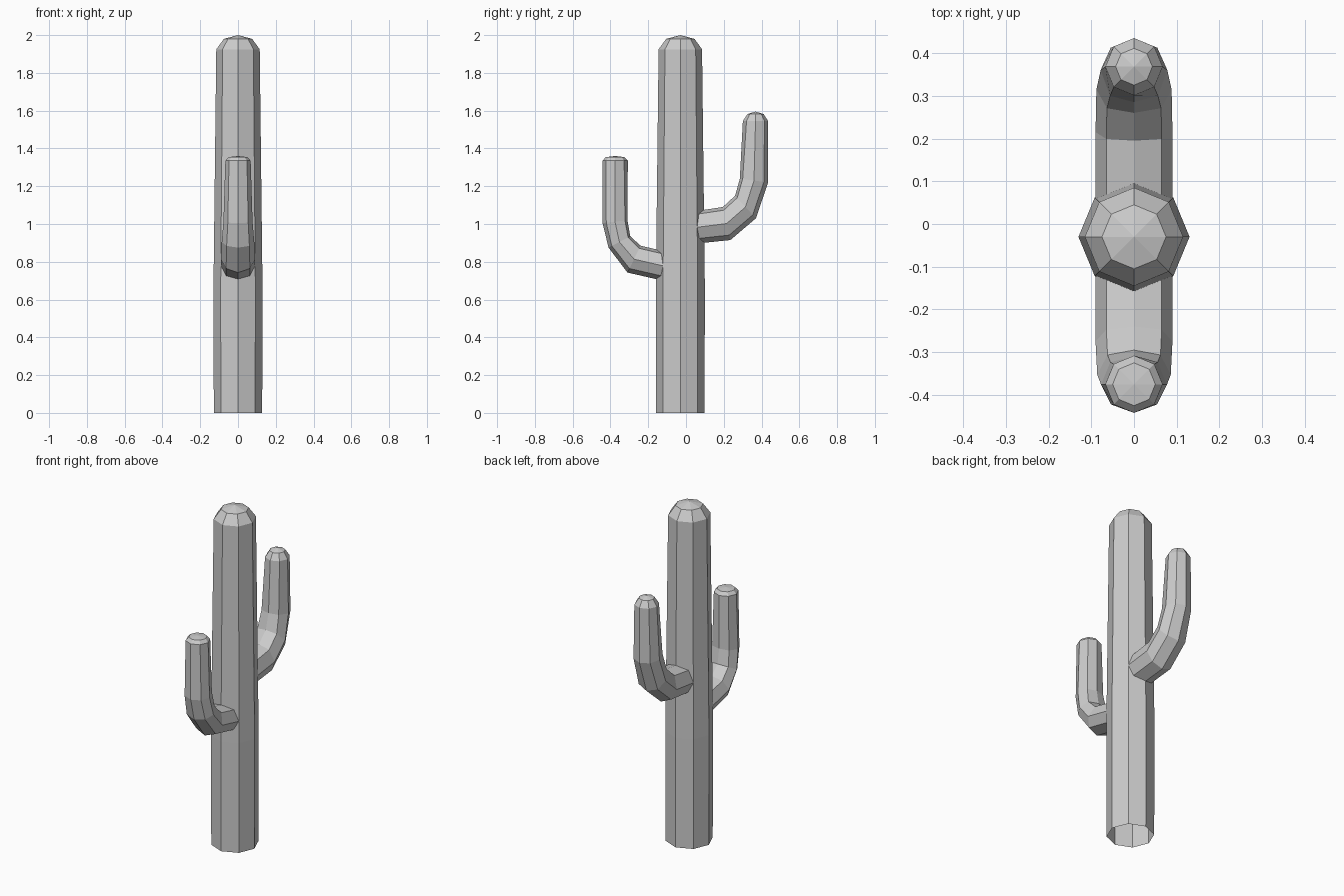
import bpy, bmesh, math
from mathutils import Vector

if "Cube" in bpy.data.objects:
    bpy.data.objects.remove(bpy.data.objects["Cube"])

SIDES = 8


def build(name, rings, apex):
    """Skin a stack of eight-point rings and close the end with a fan."""
    bm = bmesh.new()
    loops = [[bm.verts.new(p) for p in ring] for ring in rings]
    for a, b in zip(loops, loops[1:]):
        for i in range(SIDES):
            j = (i + 1) % SIDES
            bm.faces.new((a[i], a[j], b[j], b[i]))
    tip = bm.verts.new(apex)
    for i in range(SIDES):
        bm.faces.new((loops[-1][i], loops[-1][(i + 1) % SIDES], tip))
    bmesh.ops.recalc_face_normals(bm, faces=bm.faces)
    mesh = bpy.data.meshes.new(name)
    bm.to_mesh(mesh)
    bm.free()
    obj = bpy.data.objects.new(name, mesh)
    bpy.context.collection.objects.link(obj)
    return obj


def circle(y, z, r):
    return [Vector((r * math.cos(i * math.tau / SIDES),
                    y + r * math.sin(i * math.tau / SIDES), z))
            for i in range(SIDES)]


def section(inner, outer, w):
    """Arm ring between an inner and outer (y, z) point, flatter on the inside."""
    a, b = Vector((0, *inner)), Vector((0, *outer))
    mid, half = (a + b) / 2, (a - b) / 2
    prof = [(1, 0), (.72, .8), (0, 1), (-.72, .8),
            (-1, 0), (-.7, -.7), (0, -1), (.7, -.7)]
    return [Vector((u * w, 0, 0)) + mid + half * v for u, v in prof]


# Trunk, open underneath, with a low dome
TY = -0.03
build("trunk",
      [circle(TY, z, r) for z, r in
       [(0, .128), (.65, .13), (1.925, .115), (1.98, .075)]],
      (0, TY, 2.0))

# Back arm, higher and longer
back = [section(*s) for s in [
    ((.03, 1.065), (.04, .895), .09),
    ((.195, 1.09), (.235, .915), .09),
    ((.26, 1.15), (.37, 1.03), .088),
    ((.285, 1.24), (.435, 1.22), .078)]]
back += [circle(.368, 1.545, .067), circle(.368, 1.582, .043)]

# Front arm, lower and shorter
front = [section(*s) for s in [
    ((-.09, .85), (-.10, .695), .09),
    ((-.24, .885), (-.31, .743), .09),
    ((-.295, .935), (-.41, .875), .086),
    ((-.31, 1.02), (-.442, 1.005), .077)]]
front += [circle(-.375, 1.335, .067), circle(-.375, 1.354, .05)]


# Round caps start at +x; section rings run +x to inner side, so flip the back arm's caps
for k in (-2, -1):
    c = back[k]
    back[k] = [c[-i % SIDES] for i in range(SIDES)]

build("back_arm", back, (0, .368, 1.595))
build("front_arm", front, (0, -.375, 1.36))
